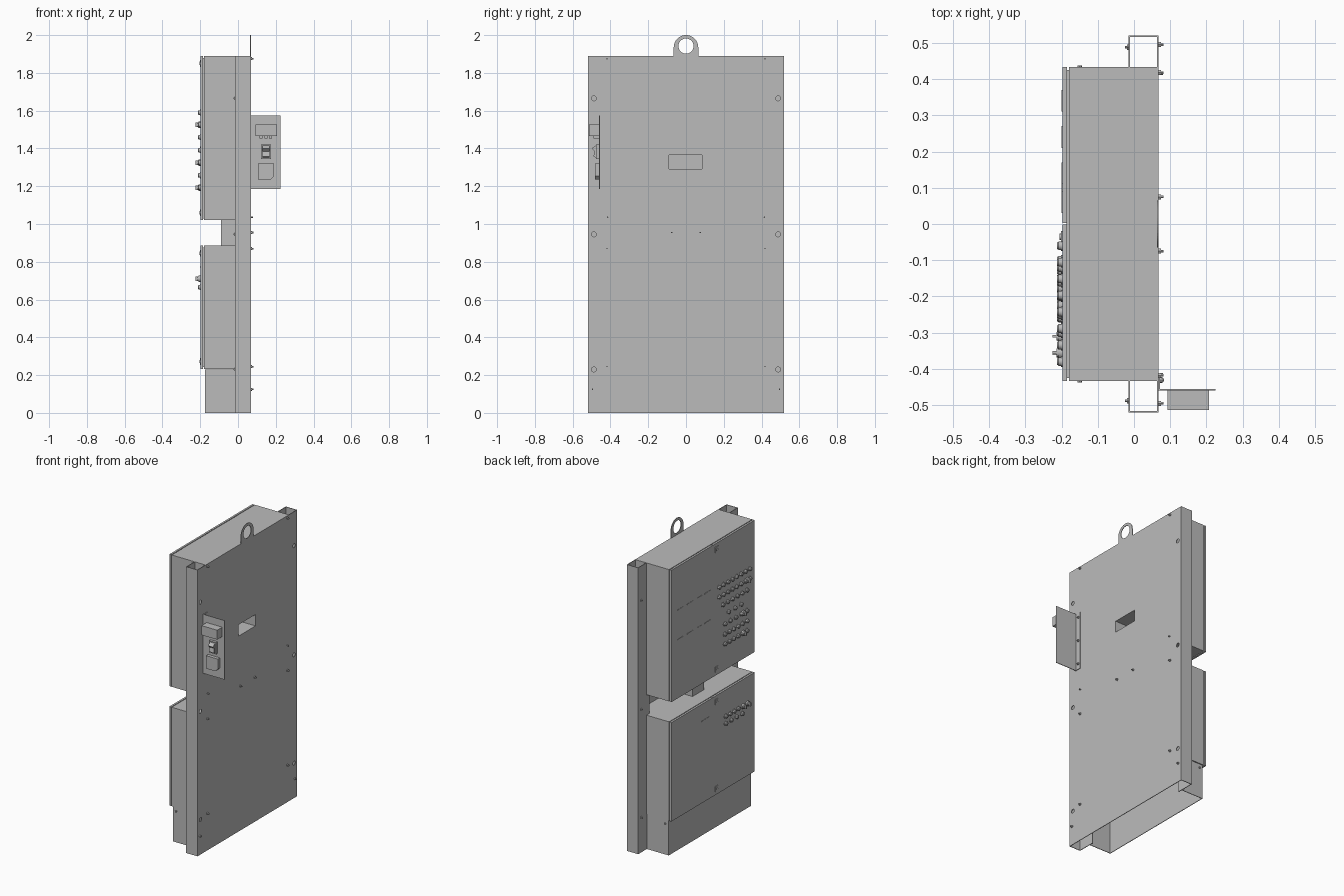
import bpy, bmesh, math
from mathutils import Matrix, Vector

if "Cube" in bpy.data.objects:
    bpy.data.objects.remove(bpy.data.objects["Cube"])

grey = bpy.data.materials.new("cabinet_grey")
grey.use_nodes = True
grey.diffuse_color = (0.5, 0.5, 0.5, 1)
grey.node_tree.nodes["Principled BSDF"].inputs["Base Color"].default_value = (0.5, 0.5, 0.5, 1)


def finish(name, bm, smooth=False):
    mesh = bpy.data.meshes.new(name)
    bmesh.ops.recalc_face_normals(bm, faces=bm.faces)
    bm.to_mesh(mesh)
    bm.free()
    mesh.materials.append(grey)
    ob = bpy.data.objects.new(name, mesh)
    bpy.context.collection.objects.link(ob)
    if smooth:
        bpy.ops.object.select_all(action='DESELECT')
        ob.select_set(True)
        bpy.context.view_layer.objects.active = ob
        bpy.ops.object.shade_smooth_by_angle(angle=math.radians(35))
    return ob


def add_box(bm, x, y, z):
    size = Vector((x[1] - x[0], y[1] - y[0], z[1] - z[0]))
    mid = Vector((sum(x) / 2, sum(y) / 2, sum(z) / 2))
    bmesh.ops.create_cube(bm, size=1, matrix=Matrix.Translation(mid) @ Matrix.Diagonal(size).to_4x4())


def boxes(name, *parts):
    bm = bmesh.new()
    for part in parts:
        add_box(bm, *part)
    return finish(name, bm)


def add_rod(bm, start, direction, radius, length, sides=16, tip=1.0):
    d = Vector(direction)
    turn = d.to_track_quat('Z', 'Y').to_matrix().to_4x4()
    bmesh.ops.create_cone(bm, cap_ends=True, segments=sides, radius1=radius, radius2=radius * tip,
                          depth=length, matrix=Matrix.Translation(Vector(start) + d * length / 2) @ turn)


def studs(name, points, direction, steps, sides=16):
    """Stacked round steps (radius, length, tip scale) at every point."""
    bm = bmesh.new()
    for p in points:
        pos = Vector(p)
        for radius, length, tip in steps:
            add_rod(bm, pos, direction, radius, length, sides, tip)
            pos = pos + Vector(direction) * length
    return finish(name, bm, True)


def prism(name, points, axis, depth):
    bm = bmesh.new()
    face = bm.faces.new([bm.verts.new(p) for p in points])
    out = bmesh.ops.extrude_face_region(bm, geom=[face])
    verts = [v for v in out["geom"] if isinstance(v, bmesh.types.BMVert)]
    bmesh.ops.translate(bm, verts=verts, vec=Vector(axis) * depth)
    return finish(name, bm)


W, T, BACK, LIP = 0.52, 0.004, 0.068, -0.015
TOP = 1.89
HALF = 0.434

# Mounting plate and folded side channels
plate = boxes("mounting_plate", ((BACK - T, BACK), (-W, W), (0, TOP)))
for side, s in (("left", 1), ("right", -1)):
    boxes("side_channel_" + side,
          ((LIP, BACK - T), sorted((s * W, s * (W - T))), (0, TOP)),
          ((LIP, LIP + T), sorted((s * (W - T), s * 0.4)), (0, TOP)))

# Enclosures, each with a pair of doors
upper = boxes("upper_enclosure", ((-0.18, BACK - T), (-HALF, HALF), (1.02, TOP)))
boxes("lower_enclosure", ((-0.18, BACK - T), (-HALF, HALF), (0.232, 0.885)))
for level, z0, z1 in (("upper", 1.02, TOP), ("lower", 0.232, 0.885)):
    boxes(level + "_door_seal", ((-0.186, -0.18), (-0.425, 0.425), (z0 + 0.01, z1 - 0.01)))
    boxes(level + "_door_left", ((-0.198, -0.185), (0.003, HALF), (z0, z1)))
    boxes(level + "_door_right", ((-0.198, -0.185), (-HALF, -0.001), (z0, z1)))
    locks = [(-0.198, -0.035, z) for z in (z0 + 0.04, z1 - 0.04)]
    boxes(level + "_lock_plates", *[((-0.202, -0.198), (y - 0.015, y + 0.015), (z - 0.018, z + 0.018))
                                    for _, y, z in locks])
    studs(level + "_lock_barrels", locks, (-1, 0, 0), [(0.009, 0.007, 1)])

# Window pocket and access holes through the plate
bm = bmesh.new()
add_box(bm, (-0.05, 0.1), (-0.09, 0.085), (1.29, 1.365))
access = [(s * 0.488, z) for s in (1, -1) for z in (0.23, 0.945, 1.665)]
for y, z in access:
    add_rod(bm, (0.05, y, z), (1, 0, 0), 0.013, 0.05)
cutter = finish("hole_cutter", bm)
cutter.hide_render = True
for ob in (plate, upper):
    mod = ob.modifiers.new("holes", 'BOOLEAN')
    mod.object = cutter
    mod.solver = 'EXACT'
    bpy.context.view_layer.objects.active = ob
    bpy.ops.object.modifier_apply(modifier=mod.name)
bpy.data.objects.remove(cutter)

# Open skirt under the lower enclosure, duct between enclosures
boxes("base_skirt",
      ((-0.175, -0.171), (-0.43, 0.43), (0, 0.23)),
      ((-0.171, LIP), (-0.43, -0.426), (0, 0.23)),
      ((-0.171, LIP), (0.426, 0.43), (0, 0.23)))
boxes("cable_duct", ((-0.09, BACK - T), (-0.06, 0.06), (0.885, 1.02)))

# Lifting eye: arched outline around a round hole
bm = bmesh.new()
rings = []
for k in range(48):
    a = math.tau * k / 48
    c, s = math.cos(a), math.sin(a)
    r = 0.065 if s >= 0 else 1 / max(abs(c) / 0.065, -s / 0.06)
    rings.append([bm.verts.new((x, c * q, 1.935 + dz + s * q))
                  for x, q, dz in ((BACK - T, r, 0), (BACK - T, 0.04, 0.007),
                                   (BACK, 0.04, 0.007), (BACK, r, 0))])
for k in range(48):
    a, b = rings[k - 1], rings[k]
    for i in range(4):
        bm.faces.new((a[i], b[i], b[i - 1], a[i - 1]))
finish("lifting_eye", bm)

# Fasteners
bolts = [(s * 0.418, z) for s in (1, -1) for z in (1.875, 0.87, 0.245)]
bolts += [(s * 0.495, 0.125) for s in (1, -1)] + [(s * 0.075, 0.955) for s in (1, -1)]
studs("plate_bolts", [(BACK, y, z) for y, z in bolts], (1, 0, 0), [(0.008, 0.006, 1), (0.004, 0.008, 1)], 6)
studs("plate_pins", [(BACK, s * 0.415, 1.036) for s in (1, -1)], (1, 0, 0), [(0.004, 0.012, 1)], 8)
studs("channel_bolts", [(LIP + T, y, z) for y, z in access], (-1, 0, 0),
      [(0.009, 0.008, 1), (0.004, 0.006, 1)], 6)
for s in (1, -1):
    studs("skirt_screws_" + ("left" if s > 0 else "right"), [(-0.15, s * 0.43, 0.205)],
          (0, s, 0), [(0.006, 0.007, 1)], 8)

# Push buttons: (height, first y, last y, count)
DOOR = -0.198


def button_rows(name, rows):
    pts = [(DOOR, a + (b - a) * i / (n - 1), z) for z, a, b, n in rows for i in range(n)]
    return studs(name, pts, (-1, 0, 0), [(0.015, 0.003, 1), (0.012, 0.008, 1), (0.011, 0.004, 0.7)])


button_rows("upper_buttons", [(1.59, -0.06, -0.38, 8), (1.525, -0.06, -0.38, 8), (1.46, -0.1, -0.35, 6),
                              (1.39, -0.16, -0.29, 3), (1.325, -0.12, -0.35, 5),
                              (1.257, -0.12, -0.35, 6), (1.193, -0.12, -0.35, 6)])
button_rows("lower_buttons", [(0.712, -0.13, -0.26, 4), (0.665, -0.13, -0.3, 4)])

# Rotary selectors with grip bars
selectors = [(-0.31, 0.71), (-0.357, 0.71), (-0.355, 1.525), (-0.31, 1.325), (-0.31, 1.193)]
studs("selector_bases", [(DOOR, y, z) for y, z in selectors], (-1, 0, 0), [(0.017, 0.01, 1), (0.014, 0.006, 0.8)])
boxes("selector_grips", *[((-0.225, -0.21), (y - 0.004, y + 0.004), (z - 0.012, z + 0.012)) for y, z in selectors])

# Narrow label strips on the left doors
boxes("label_strips", *[((DOOR - 0.002, DOOR), (y - 0.03, y + 0.03), (z, z + 0.005))
                        for z in (1.6, 1.405) for y in (0.34, 0.24, 0.14, 0.06)],
      ((DOOR - 0.002, DOOR), (0.04, 0.12), (0.77, 0.775)))

# Side control bracket
FACE = -0.46
boxes("control_bracket", ((BACK, 0.225), (FACE, FACE + T), (1.185, 1.575)),
      ((BACK, BACK + T), (FACE + T, -0.418), (1.185, 1.575)))
studs("bracket_screws", [(BACK + T, -0.431, z) for z in (1.22, 1.38, 1.54)], (1, 0, 0),
      [(0.008, 0.006, 1), (0.004, 0.005, 1)], 8)
boxes("control_module", ((0.092, 0.207), (-0.513, FACE), (1.465, 1.527)),
      *[((x - 0.008, x + 0.008), (-0.49, FACE), (1.453, 1.465)) for x in (0.123, 0.148, 0.173)])
boxes("switch_frame", ((0.122, 0.174), (-0.477, FACE), (1.345, 1.422)))
prism("switch_rocker", [(0.13, -0.477, 1.352), (0.13, -0.49, 1.357), (0.13, -0.485, 1.385),
                        (0.13, -0.5, 1.4), (0.13, -0.477, 1.415)], (1, 0, 0), 0.036)
prism("socket_block", [(0.105, FACE, 1.235), (0.172, FACE, 1.235), (0.19, FACE, 1.253),
                       (0.19, FACE, 1.32), (0.105, FACE, 1.32)], (0, -1, 0), 0.022)
